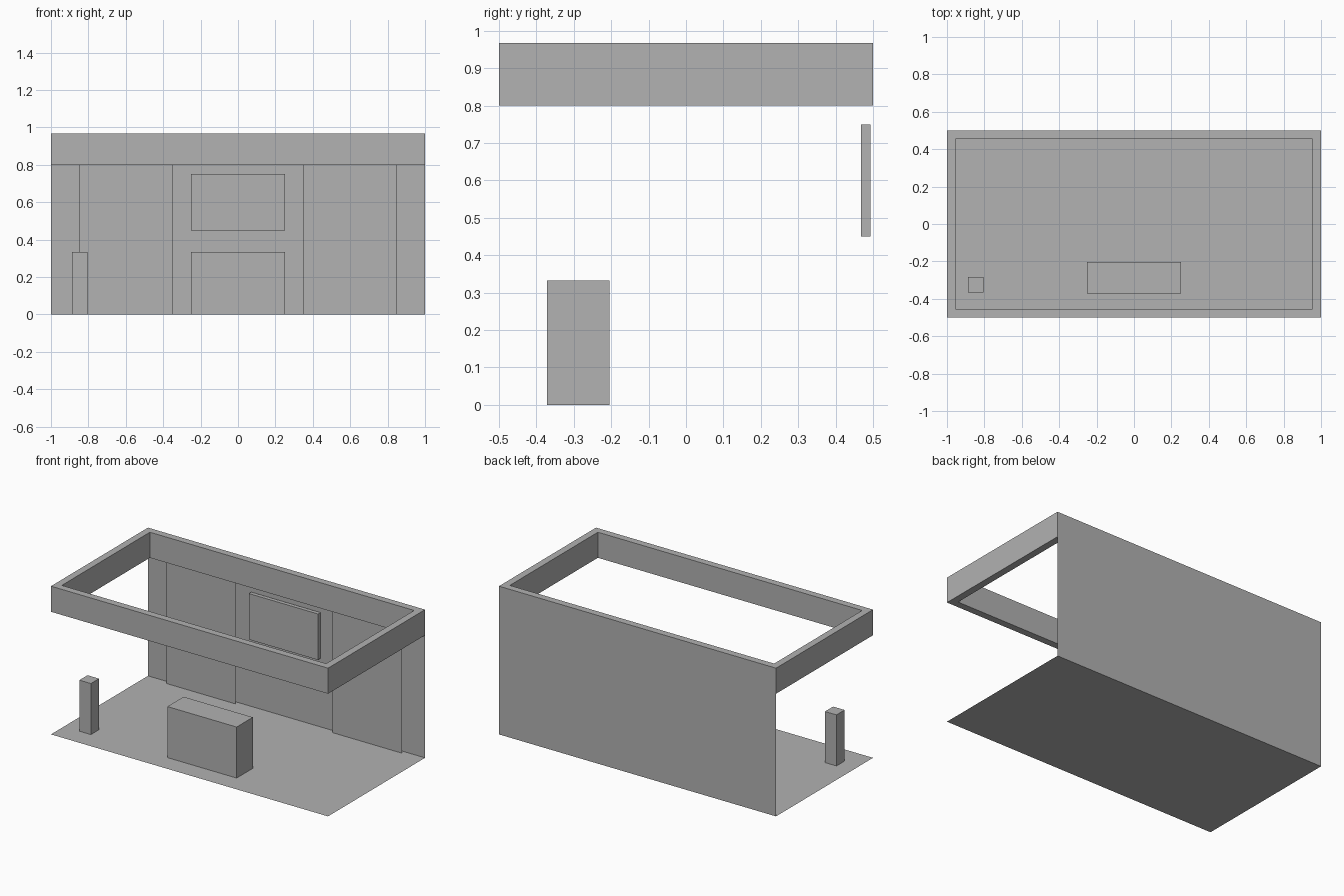
import bpy
import bmesh
from mathutils import Vector

cube = bpy.data.objects.get("Cube")
if cube:
    bpy.data.objects.remove(cube, do_unlink=True)

# Single plain grey for the whole stand
grey = bpy.data.materials.new("plain_grey")
grey.use_nodes = True
colour = (0.445, 0.445, 0.445, 1)
grey.diffuse_color = colour
grey.node_tree.nodes["Principled BSDF"].inputs["Base Color"].default_value = colour


def finish(name, bm):
    mesh = bpy.data.meshes.new(name)
    bm.to_mesh(mesh)
    bm.free()
    mesh.materials.append(grey)
    obj = bpy.data.objects.new(name, mesh)
    bpy.context.collection.objects.link(obj)
    return obj


def box(name, low, high):
    low, high = Vector(low), Vector(high)
    bm = bmesh.new()
    bmesh.ops.create_cube(bm, size=1)
    bmesh.ops.scale(bm, vec=high - low, verts=bm.verts)
    bmesh.ops.translate(bm, vec=(low + high) / 2, verts=bm.verts)
    return finish(name, bm)


def sheet(name, corners):
    bm = bmesh.new()
    bm.faces.new([bm.verts.new(c) for c in corners])
    return finish(name, bm)


def upright_sheet(name, x0, x1, y, height):
    return sheet(name, [(x0, y, 0), (x1, y, 0), (x1, y, height), (x0, y, height)])


def frame(name, half_x, half_y, wall, z0, z1):
    """Rectangular ring, extruded from a flat mitred outline."""
    bm = bmesh.new()
    signs = [(-1, -1), (1, -1), (1, 1), (-1, 1)]
    outer = [bm.verts.new((sx * half_x, sy * half_y, z0)) for sx, sy in signs]
    inner = [bm.verts.new((sx * (half_x - wall), sy * (half_y - wall), z0))
             for sx, sy in signs]
    for i in range(4):
        j = (i + 1) % 4
        bm.faces.new((outer[i], outer[j], inner[j], inner[i]))
    result = bmesh.ops.extrude_face_region(bm, geom=bm.faces[:], use_keep_orig=True)
    top = [v for v in result["geom"] if isinstance(v, bmesh.types.BMVert)]
    bmesh.ops.translate(bm, vec=(0, 0, z1 - z0), verts=top)
    bmesh.ops.recalc_face_normals(bm, faces=bm.faces)
    return finish(name, bm)


# Thin floor and back wall
sheet("floor", [(-1, -0.5, 0), (1, -0.5, 0), (1, 0.5, 0), (-1, 0.5, 0)])
upright_sheet("back_wall", -1, 1, 0.5, 0.8)

# Graphic panels standing just in front of the wall
upright_sheet("right_panel", -0.85, -0.35, 0.475, 0.8)
upright_sheet("left_panel", 0.35, 0.85, 0.475, 0.8)

# Overhead fascia ring
frame("fascia", 1, 0.5, 0.046, 0.8, 0.967)

# Wall screen, counter and small post
box("screen", (-0.25, 0.468, 0.45), (0.25, 0.493, 0.75))
box("counter", (-0.25, -0.371, 0), (0.25, -0.204, 0.333))
box("post", (-0.888, -0.367, 0), (-0.805, -0.283, 0.333))
